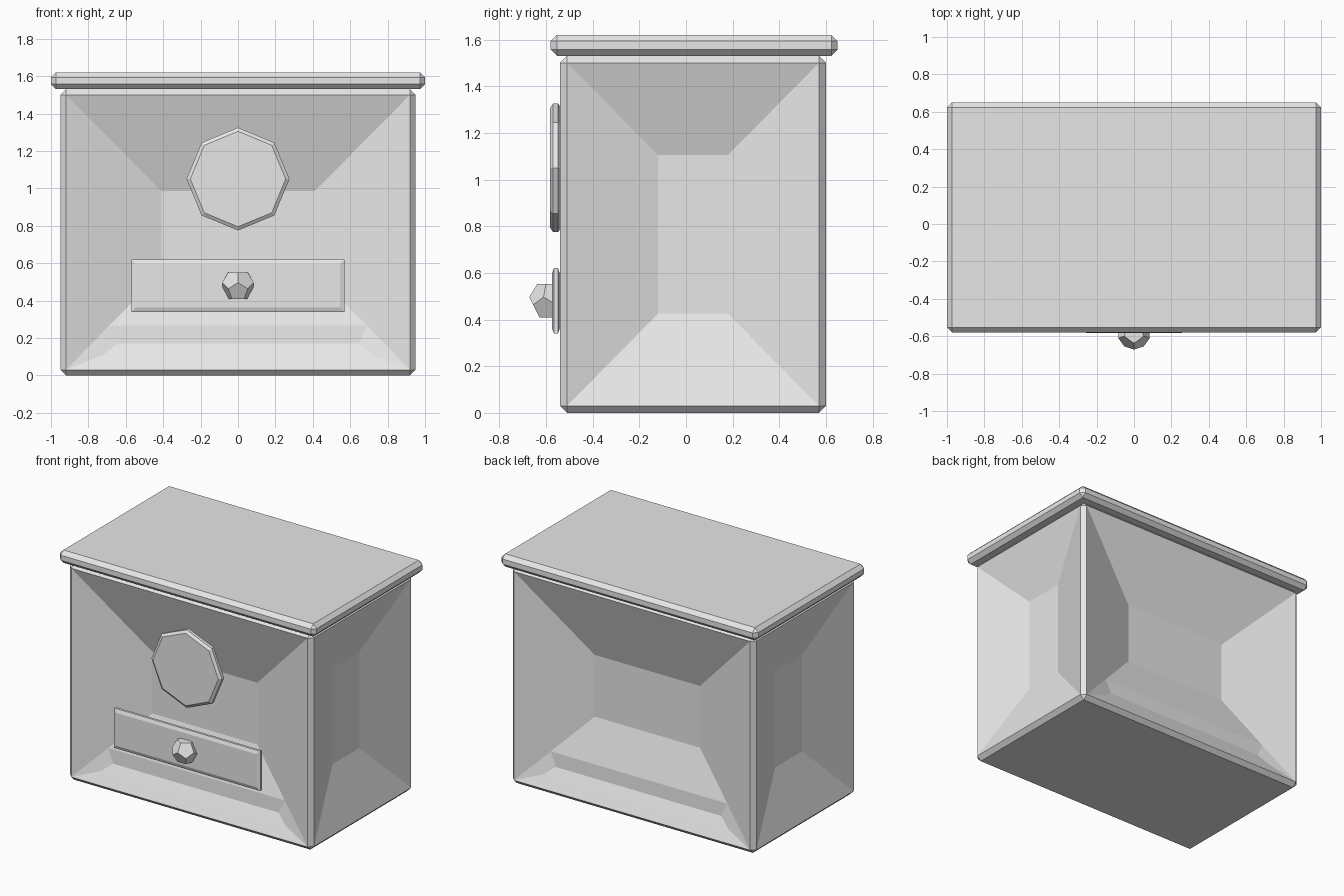
import bpy, bmesh, math
from mathutils import Vector, Matrix

if "Cube" in bpy.data.objects:
    bpy.data.objects.remove(bpy.data.objects["Cube"])

grey = bpy.data.materials.new("plain grey")
grey.diffuse_color = (0.8, 0.8, 0.8, 1)
grey.use_nodes = True
grey.node_tree.nodes["Principled BSDF"].inputs["Base Color"].default_value = grey.diffuse_color


def finish(bm, name):
    bmesh.ops.remove_doubles(bm, verts=bm.verts, dist=0.0005)
    bmesh.ops.recalc_face_normals(bm, faces=bm.faces)
    mesh = bpy.data.meshes.new(name)
    bm.to_mesh(mesh)
    bm.free()
    mesh.materials.append(grey)
    ob = bpy.data.objects.new(name, mesh)
    bpy.context.collection.objects.link(ob)
    return ob


def bevelled_box(lo, hi, bevel):
    bm = bmesh.new()
    lo, hi = Vector(lo), Vector(hi)
    bmesh.ops.create_cube(bm, size=1)
    for v in bm.verts:
        v.co = Vector([a + (b - a) * (c + 0.5) for a, b, c in zip(lo, hi, v.co)])
    bmesh.ops.bevel(bm, geom=bm.edges[:], offset=bevel, segments=1,
                    profile=0.5, affect='EDGES')
    return bm


def plate(name, outline, levels):
    """Stack scaled copies of an outline along y: levels are (y, inset)."""
    bm = bmesh.new()
    rings = [[bm.verts.new((x, y, z)) for x, z in outline(i)] for y, i in levels]
    n = len(rings[0])
    for a, b in zip(rings, rings[1:]):
        for k in range(n):
            bm.faces.new((a[k], a[(k + 1) % n], b[(k + 1) % n], b[k]))
    bm.faces.new(rings[0])
    bm.faces.new(rings[-1])
    return finish(bm, name)


# Cabinet body: bevelled box whose four walls sink inwards
body = bevelled_box((-0.95, -0.54, 0), (0.95, 0.60, 1.53), 0.03)
walls = [f for f in body.faces if abs(f.normal.z) < 0.1 and f.calc_area() > 0.5]
bmesh.ops.delete(body, geom=walls, context='FACES_ONLY')


def add_wall(angle, dist, half, inner, z_in, depth, step):
    turn = Matrix.Rotation(angle, 3, 'Z')
    z0, z1 = 0.03, 1.50

    def face(*pts):
        body.faces.new([body.verts.new(turn @ Vector((u, d - dist, z)) + Vector((0, 0.03, 0)))
                        for u, z, d in pts])

    def flip(p):
        return (-p[0], p[1], p[2])

    A, T = (half, z0, 0), (half, z1, 0)
    E, I = (inner, z_in[0], depth), (inner, z_in[1], depth)
    face(E, I, flip(I), flip(E))                     # sunken centre
    face(T, flip(T), flip(I), I)                     # top slope
    if not step:
        face(A, E, flip(E), flip(A))
        for s in (tuple, flip):
            face(s(A), s(T), s(I), s(E))
        return
    # Lower slope with a shallow step cut into it
    D = tuple(a + (e - a) * 0.455 for a, e in zip(A, E))
    C, B = (0.645, 0.17, 0.072), (0.72, 0.11, 0.041)
    face(E, flip(E), flip(D), D)
    face(D, flip(D), flip(C), C)
    face(C, flip(C), flip(B), B)
    face(B, flip(B), flip(A), A)
    for s in (tuple, flip):
        face(s(A), s(T), s(I), s(E), s(D))
        face(s(A), s(D), s(C), s(B))


for a in (0, math.pi):
    add_wall(a, 0.57, 0.92, 0.41, (0.55, 0.985), 0.17, True)
for a in (math.pi / 2, -math.pi / 2):
    add_wall(a, 0.95, 0.54, 0.15, (0.425, 1.105), 0.13, False)
finish(body, "cabinet_body")

# Lid
finish(bevelled_box((-1, -0.58, 1.53), (1, 0.65, 1.62), 0.027), "lid")


# Octagonal dial on the front
def octagon(inset):
    r = 0.275 - inset
    return [(r * math.sin(k * math.pi / 4), 1.05 + r * math.cos(k * math.pi / 4))
            for k in range(8)]


plate("dial", octagon, [(-0.535, 0.02), (-0.548, 0), (-0.57, 0), (-0.583, 0.02)])


# Drawer front
def drawer(inset):
    w, lo, hi = 0.57 - inset, 0.34 + inset, 0.62 - inset
    return [(-w, lo), (w, lo), (w, hi), (-w, hi)]


plate("drawer_front", drawer,
      [(-0.54, 0.024), (-0.549, 0), (-0.566, 0), (-0.575, 0.024)])

# Faceted twelve-sided knob with one face to the front
bm = bmesh.new()
phi = (1 + math.sqrt(5)) / 2
signs = (-1, 1)
pts = [(a, b, c) for a in signs for b in signs for c in signs]
for a in signs:
    for b in signs:
        p = (0, a / phi, b * phi)
        pts += [p, p[1:] + p[:1], p[2:] + p[:2]]
to_front = Vector((0, -phi, 1)).rotation_difference(Vector((0, -1, 0)))
if not any(abs((Vector(p).dot(Vector((0, -phi, 1)))) - 2 * phi) < 0.01 for p in pts):
    to_front = Vector((0, -1, phi)).rotation_difference(Vector((0, -1, 0)))
for p in pts:
    bm.verts.new((to_front @ Vector(p)) * (0.09 / math.sqrt(3)) + Vector((0, -0.583, 0.48)))
bmesh.ops.convex_hull(bm, input=bm.verts[:])
bmesh.ops.dissolve_limit(bm, angle_limit=0.02, verts=bm.verts[:], edges=bm.edges[:])
finish(bm, "knob")
